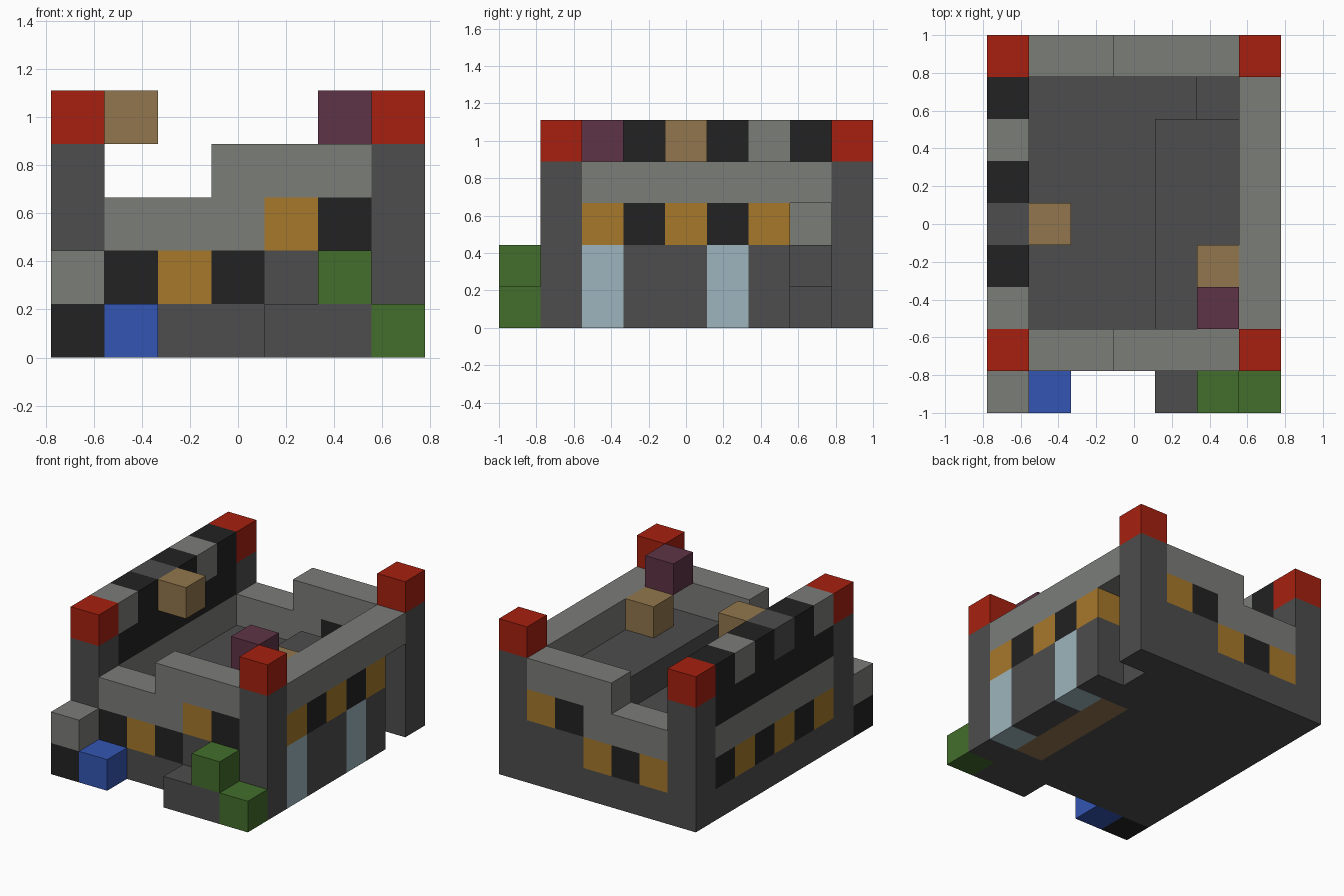
import bpy
import bmesh
from mathutils import Vector

cube = bpy.data.objects.get("Cube")
if cube:
    bpy.data.objects.remove(cube, do_unlink=True)

S = 2 / 9                                  # edge length of one block
ORIGIN = Vector((-3.5, -4.5, 0))           # grid corner, in blocks

PALETTE = {
    "dark_grey": "4d4d4d", "light_grey": "7b7d79", "black": "222222",
    "gold": "a6782b", "red": "a6200f", "blue": "3456b3", "green": "436e2c",
    "tan": "92764d", "purple": "5f3446", "pale_blue": "9db5bd",
}


def linear(h):
    vals = [int(h[i:i + 2], 16) / 255 for i in (0, 2, 4)]
    return [v / 12.92 if v <= 0.04045 else ((v + 0.055) / 1.055) ** 2.4 for v in vals] + [1.0]


MATERIALS = {}
for name, code in PALETTE.items():
    mat = bpy.data.materials.new(name)
    mat.use_nodes = True
    mat.diffuse_color = linear(code)
    bsdf = next(n for n in mat.node_tree.nodes if n.type == "BSDF_PRINCIPLED")
    bsdf.inputs["Base Color"].default_value = linear(code)
    bsdf.inputs["Roughness"].default_value = 0.8
    MATERIALS[name] = mat

blocks = {}                                # cell -> (part, colour)


def fill(part, colour, xs, ys, zs):
    """Fill a box of cells; each range is a number or an inclusive (first, last)."""
    spans = [range(r, r + 1) if isinstance(r, int) else range(r[0], r[1] + 1)
             for r in (xs, ys, zs)]
    for x in spans[0]:
        for y in spans[1]:
            for z in spans[2]:
                blocks[x, y, z] = (part, colour)


def row(part, colours, start, step):
    """Lay a run of single blocks along a direction."""
    for n, colour in enumerate(colours.split()):
        cell = tuple(a + n * b for a, b in zip(start, step))
        blocks[cell] = (part, colour)


ALONG_X, ALONG_Y = (1, 0, 0), (0, 1, 0)

# Floor, raised platform and the stair inside the doorway
fill("floor", "dark_grey", (1, 5), (2, 7), (0, 1))
fill("floor", "tan", 5, (2, 5), 0)
fill("platform", "dark_grey", (4, 5), (2, 6), 2)
del blocks[5, 7, 1]

# Corner towers with coloured caps
for x, side in ((0, "right"), (6, "left")):
    for y, end in ((1, "front"), (8, "back")):
        fill(f"{end}_{side}_tower", "dark_grey", x, y, (0, 3))
        fill(f"{end}_{side}_tower_cap", "red", x, y, 4)

# Front and back walls share the stepped parapet
for part, y in (("front_wall", 1), ("back_wall", 8)):
    fill(part, "dark_grey", (1, 5), y, (0, 1))
    fill(part, "light_grey", (1, 3), y, 2)
    fill(part, "light_grey", (3, 5), y, 3)
row("front_wall", "black gold black", (1, 1, 1), ALONG_X)
row("front_wall", "gold black", (4, 1, 2), ALONG_X)
row("back_wall", "gold black gold", (1, 8, 1), ALONG_X)
row("back_wall", "black gold", (4, 8, 2), ALONG_X)

# Side wall with tall windows, and a doorway under its top beam
fill("window_wall", "dark_grey", 6, (2, 6), (0, 1))
for y in (2, 5):
    fill("window_wall", "pale_blue", 6, y, (0, 1))
row("window_wall", "gold black gold black gold", (6, 2, 2), ALONG_Y)
fill("window_wall_beam", "light_grey", 6, (2, 7), 3)

# High side wall with patterned top
fill("high_wall", "dark_grey", 0, (2, 7), 0)
row("high_wall", "gold black gold black gold black", (0, 2, 1), ALONG_Y)
fill("high_wall", "light_grey", 0, (2, 7), 2)
fill("high_wall", "black", 0, (2, 7), 3)
row("high_wall_parapet", "light_grey black dark_grey black light_grey black",
    (0, 2, 4), ALONG_Y)

# Loose blocks on the walls and platform
fill("wall_block", "tan", 1, 4, 4)
fill("platform_block", "tan", 5, 3, 3)
fill("purple_block", "purple", 5, 2, 4)

# Blocks along the front
fill("front_post", "black", 0, 0, 0)
fill("front_post", "light_grey", 0, 0, 1)
fill("blue_block", "blue", 1, 0, 0)
fill("front_step", "dark_grey", (4, 5), 0, 0)
fill("upper_bush", "green", 5, 0, 1)
fill("lower_bush", "green", 6, 0, 0)


def build(part):
    """Make one object from the exposed faces of a part's blocks."""
    cells = {c: v[1] for c, v in blocks.items() if v[0] == part}
    colours = sorted(set(cells.values()))
    bm = bmesh.new()
    for cell, colour in cells.items():
        centre = Vector(cell) + Vector((0.5, 0.5, 0.5))
        for axis in range(3):
            for sign in (-1, 1):
                n = Vector((0, 0, 0))
                n[axis] = sign
                if tuple(int(a + b) for a, b in zip(cell, n)) in blocks:
                    continue
                u = Vector((0, 0, 0))
                u[(axis + 1) % 3] = 0.5
                w = n.cross(u)
                mid = centre + n * 0.5
                corners = (mid - u - w, mid + u - w, mid + u + w, mid - u + w)
                face = bm.faces.new([bm.verts.new((c + ORIGIN) * S) for c in corners])
                face.material_index = colours.index(colour)
    bmesh.ops.remove_doubles(bm, verts=bm.verts, dist=0.001)
    bmesh.ops.dissolve_limit(bm, angle_limit=0.01, verts=bm.verts, edges=bm.edges,
                             delimit={"MATERIAL"})
    mesh = bpy.data.meshes.new(part)
    bm.to_mesh(mesh)
    bm.free()
    for colour in colours:
        mesh.materials.append(MATERIALS[colour])
    bpy.context.scene.collection.objects.link(bpy.data.objects.new(part, mesh))


for part_name in sorted({v[0] for v in blocks.values()}):
    build(part_name)
